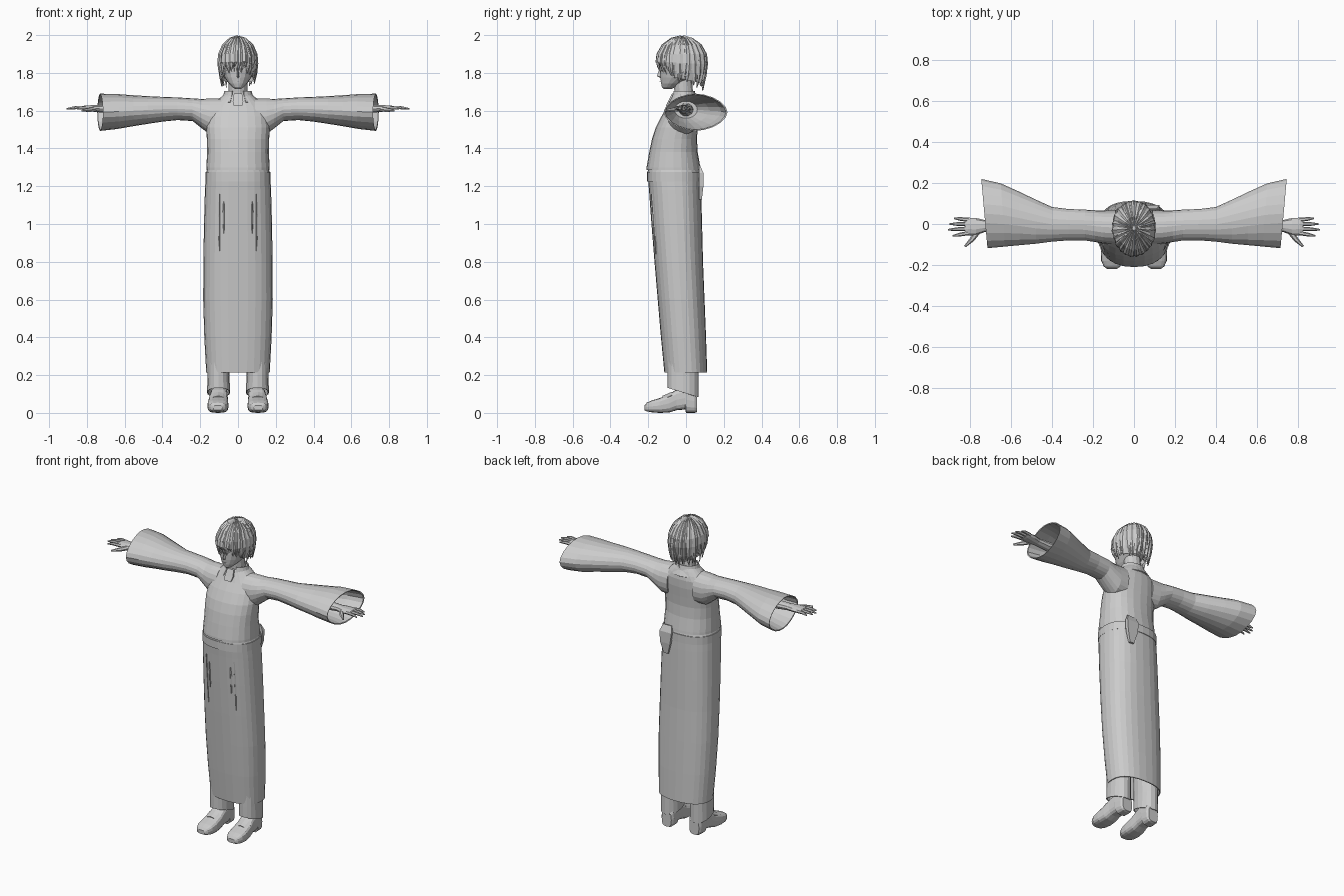
import bpy, bmesh, math, random
from mathutils import Vector

if "Cube" in bpy.data.objects:
    bpy.data.objects.remove(bpy.data.objects["Cube"])

random.seed(4)
grey = bpy.data.materials.new("plain_grey")
grey.diffuse_color = (0.6, 0.6, 0.6, 1)
grey.use_nodes = True
grey.node_tree.nodes["Principled BSDF"].inputs["Base Color"].default_value = grey.diffuse_color


def finish(name, bm, thick=0):
    bmesh.ops.recalc_face_normals(bm, faces=bm.faces)
    me = bpy.data.meshes.new(name)
    bm.to_mesh(me)
    bm.free()
    me.materials.append(grey)
    ob = bpy.data.objects.new(name, me)
    bpy.context.collection.objects.link(ob)
    if thick:
        mod = ob.modifiers.new("cloth", 'SOLIDIFY')
        mod.thickness = thick
    return ob


def loft(name, rings, caps=(True, True), closed=True, thick=0):
    """Skin a list of equal-length point rings."""
    bm = bmesh.new()
    rows = [[bm.verts.new(p) for p in r] for r in rings]
    n = len(rows[0])
    for a, b in zip(rows, rows[1:]):
        for i in range(n if closed else n - 1):
            j = (i + 1) % n
            bm.faces.new((a[i], a[j], b[j], b[i]))
    if closed and caps[0]:
        bm.faces.new(rows[0])
    if closed and caps[1]:
        bm.faces.new(rows[-1])
    return finish(name, bm, thick)


def oval(n, ru, rv, e=2.0):
    """Superellipse points; e above 2 is boxier, below 2 is pointed."""
    out = []
    for i in range(n):
        t = 2 * math.pi * i / n
        c, s = math.cos(t), math.sin(t)
        out.append((ru * math.copysign(abs(c) ** (2 / e), c),
                    rv * math.copysign(abs(s) ** (2 / e), s)))
    return out


def flat_ring(z, hw, y0, y1, n=24, e=2.3, cx=0, slope=0):
    cy = (y0 + y1) / 2
    return [(cx + u, cy + v, z + slope * v) for u, v in oval(n, hw, (y1 - y0) / 2, e)]


def tube(name, path, n=6):
    """Tapered limb through (point, radius) pairs."""
    pts = [Vector(p) for p, r in path]
    d = (pts[-1] - pts[0]).normalized()
    a = d.cross(Vector((0, 0, 1))).normalized()
    b = d.cross(a)
    return loft(name, [[p + a * u + b * v for u, v in oval(n, r, r)]
                       for p, (_, r) in zip(pts, path)])


# Shirt body and its hem
loft("shirt", [flat_ring(*r) for r in [
    (1.285, .168, -.21, .078), (1.30, .168, -.209, .076), (1.38, .163, -.195, .062),
    (1.45, .165, -.18, .058), (1.51, .168, -.16, .062), (1.57, .163, -.13, .067),
    (1.62, .148, -.10, .067), (1.65, .115, -.085, .062), (1.672, .09, -.075, .055),
    (1.69, .07, -.066, .047)]], caps=(False, True))

# Long skirt with softly waving cloth
skirt = []
for z, hw, y0, y1 in [(1.30, .160, -.20, .07), (1.27, .17, -.204, .077), (1.18, .175, -.196, .08),
                      (1.0, .18, -.183, .085), (.8, .183, -.167, .09), (.6, .184, -.15, .098),
                      (.4, .178, -.133, .106), (.215, .168, -.115, .112)]:
    w = .003 * (1.3 - z)
    skirt.append([(x * (1 + w * math.sin(5 * i)), y * (1 + w * math.cos(7 * i)), q)
                  for i, (x, y, q) in enumerate(flat_ring(z, hw, y0, y1, 28, 2.4))])
loft("skirt", skirt, caps=(True, False), thick=.006)

# Waistband, tied flap at the back, and overlapped back edge
loft("waistband", [flat_ring(z, .173, -.206, .082, 28, 2.4) for z in (1.225, 1.275)],
     caps=(False, False), thick=.004)
loft("waist_flap", [[(x0, .07, z), (x1, .07, z), (x1, y, z), (x0, y, z)]
                    for z, x0, x1, y in [(1.31, .05, .11, .075), (1.27, .04, .125, .092),
                                         (1.2, .05, .12, .092), (1.13, .07, .1, .084)]])

# Narrow pleats on the skirt front
for s in (1, -1):
    for k, (x, top, low) in enumerate([(.098, 1.16, .84), (.075, 1.12, .95)]):
        bm = bmesh.new()
        rows = []
        for t in (0, .35, .7, 1):
            z = top + (low - top) * t
            w = .007 * math.sin(math.pi * (.1 + .85 * t))
            y = -.180 - .075 * (z - 1) + (.014 if x > .09 else .006)
            rows.append([bm.verts.new((s * (x + d), y - h, z))
                         for d, h in ((-w, 0), (0, .006), (w, 0))])
        for a, b in zip(rows, rows[1:]):
            for i in (0, 1):
                bm.faces.new((a[i], a[i + 1], b[i + 1], b[i]))
        finish("skirt_pleat", bm)

# Standing collar, open at the front, with a small throat tab
rings = []
for z, rx, ry in [(1.645, .098, .085), (1.675, .08, .066), (1.705, .072, .058)]:
    rings.append([(rx * math.sin(t), -.012 + ry * math.cos(t), z)
                  for t in [math.radians(-155 + 310 * i / 18) for i in range(19)]])
loft("collar", rings, closed=False, thick=.006)
loft("throat_tab", [[(-w, y, z), (w, y, z), (w, y + .02, z), (-w, y + .02, z)]
                    for z, w, y in [(1.69, .022, -.075), (1.65, .028, -.094), (1.625, .022, -.107)]])
tube("neck", [((0, -.01, 1.64), .055), ((0, -.012, 1.70), .05), ((0, -.02, 1.78), .05)], 14)

# Wide sleeves, turned inward at the cuff
sleeve = [(.09, 1.47, 1.665, -.10, .065, 2.2), (.15, 1.475, 1.664, -.095, .066, 2.2),
          (.19, 1.505, 1.662, -.088, .067, 2.1), (.24, 1.545, 1.665, -.08, .07, 2),
          (.32, 1.55, 1.67, -.08, .073, 2), (.40, 1.542, 1.673, -.086, .083, 2),
          (.48, 1.53, 1.677, -.096, .12, 2), (.56, 1.517, 1.682, -.103, .16, 1.9),
          (.64, 1.503, 1.688, -.11, .198, 1.9), (.73, 1.493, 1.69, -.118, .22, 1.8),
          (.728, 1.499, 1.684, -.111, .212, 1.8), (.64, 1.512, 1.68, -.10, .185, 1.8),
          (.52, 1.535, 1.665, -.08, .12, 2), (.42, 1.56, 1.65, -.06, .06, 2)]
for s in (1, -1):
    rings = []
    for x, z0, z1, y0, y1, e in sleeve:
        k = .09 * max(0, (x - .4) / .33)
        rings.append([(s * (x + k * (v + (y0 + y1) / 2 - .05)), (y0 + y1) / 2 + v, (z0 + z1) / 2 + w)
                      for v, w in oval(20, (y1 - y0) / 2, (z1 - z0) / 2, e)])
    loft("sleeve", rings)

    # Forearm, palm, fingers and thumb
    loft("hand", [[(s * x, cy + v, z + w) for v, w in oval(10, ry, rz)]
                  for x, cy, z, ry, rz in [(.40, 0, 1.605, .04, .035), (.66, -.008, 1.607, .033, .025),
                                           (.73, -.01, 1.61, .03, .02), (.77, -.013, 1.612, .042, .018),
                                           (.81, -.012, 1.614, .043, .014), (.825, -.012, 1.614, .036, .01)]])
    for y, ty, tip in [(-.044, -.058, .885), (-.022, -.028, .907), (0, 0, .9), (.02, .028, .878)]:
        tube("finger", [((s * .805, y, 1.614), .0105), ((s * (.4 * .805 + .6 * tip), y + .6 * (ty - y), 1.616), .009),
                        ((s * tip, ty, 1.61), .004)])
    tube("thumb", [((s * .76, -.035, 1.608), .014), ((s * .79, -.075, 1.604), .012),
                   ((s * .825, -.11, 1.60), .005)])

    # Trouser leg with slanted hem
    loft("trouser_leg", [flat_ring(z, hw, y0, y1, 16, 2.2, s * cx, sl) for z, hw, y0, y1, cx, sl in [
        (1.0, .075, -.10, .06, .085, 0), (.5, .064, -.095, .065, .098, 0),
        (.2, .058, -.098, .066, .103, 0), (.108, .061, -.098, .066, .103, -.3)]],
        caps=(True, False), thick=.005)

    # Shoe lofted from heel to toe
    loft("shoe", [[(s * (cx + u), y, (z0 + z1) / 2 + v) for u, v in oval(16, hw, (z1 - z0) / 2, 3.2)]
                  for y, cx, hw, z0, z1 in [
        (.058, .098, .034, .004, .10), (.045, .098, .043, 0, .125), (.0, .1, .046, 0, .14),
        (-.004, .1, .046, .018, .14), (-.05, .102, .047, .014, .125), (-.09, .104, .052, .002, .098),
        (-.14, .106, .056, 0, .078), (-.18, .107, .053, .003, .066), (-.208, .107, .04, .008, .054),
        (-.219, .107, .024, .014, .04)]])
    # Lace strap over the instep
    loft("shoe_strap", [[(s * (.105 + u), y, z - 9 * u * u) for u in (-.045, -.025, 0, .025, .045)]
                        for y, z in [(-.075, .112), (-.10, .1), (-.125, .09)]], closed=False, thick=.008)

# Face and skull
loft("head", [flat_ring(z, hw, y0, y1, 18, 2) for z, hw, y0, y1 in [
    (1.714, .014, -.118, -.08), (1.725, .03, -.128, -.05), (1.745, .05, -.133, -.01),
    (1.775, .07, -.137, .05), (1.81, .083, -.138, .075), (1.86, .09, -.142, .09),
    (1.91, .088, -.135, .09), (1.95, .065, -.10, .06), (1.975, .03, -.06, .02)]])
loft("nose", [[(-w, -.125, z), (0, y, z), (w, -.125, z)] for z, w, y in [
    (1.825, .006, -.14), (1.782, .011, -.154), (1.774, .007, -.138)]])
loft("mouth", [[(-.016, -.131, z), (0, -.139, z), (.016, -.131, z)] for z in (1.755, 1.752)],
     closed=False, thick=.003)
for s in (1, -1):
    loft("eye", [[(s * x, y, z + dz) for x, y, dz in
                  ((.02, -.138, 0), (.038, -.131, .004), (.06, -.112, .002))]
                 for z in (1.826, 1.808)], closed=False, thick=.004)
    loft("ear", [[(s * x, -.005 + u, 1.81 + v) for u, v in oval(8, r, r * 1.6)]
                 for x, r in ((.075, .014), (.094, .018))])


# Hair: a cap covered with tapered, ridged locks falling from the crown
def hair_point(a, p, low, grow=1.0):
    """a: heading from the front, p: 0 at the crown to 1 at the tip."""
    if p < .55:
        t = p / .55 * math.pi / 2
        r, z = math.sin(t), 1.862 + .13 * grow * math.cos(t)
    else:
        q = (p - .55) / .45
        r, z = 1 - .17 * q * q, 1.862 + (low - 1.862) * q
    ry = .137 if math.cos(a) > 0 else .132
    return Vector((.105 * grow * r * math.sin(a), -.02 - ry * grow * r * math.cos(a), z))


def hair_low(a):
    c = math.cos(a)
    return 1.815 - .02 * (1 - c) if c > .55 else 1.765 - .035 * (.55 - c) / 1.55


N = 24
loft("hair_cap", [[hair_point(2 * math.pi * i / N, p, hair_low(2 * math.pi * i / N) + .015, .965)
                   for i in range(N)] for p in (.02, .12, .25, .4, .55, .75, 1)], caps=(True, False))
for layer, count in ((0, 30), (1, 23)):
    for i in range(count):
        a = 2 * math.pi * (i + .5 * layer) / count
        low = hair_low(a) + random.uniform(-.025, .02) + .012 * layer
        g = 1 + .02 * layer + random.uniform(-.012, .015)
        lean = random.uniform(-.12, .12)
        rows = []
        for p in (.03, .15, .3, .45, .6, .8, 1):
            w = .15 * (1 if p < .65 else (1.05 - p) / .4)
            c = a + lean * p * p
            rows.append([hair_point(c - w, p, low, g * .975), hair_point(c, p, low, g * 1.02),
                         hair_point(c + w, p, low, g * .975), hair_point(c, p, low, g * .95)])
        loft("hair_lock", rows)
